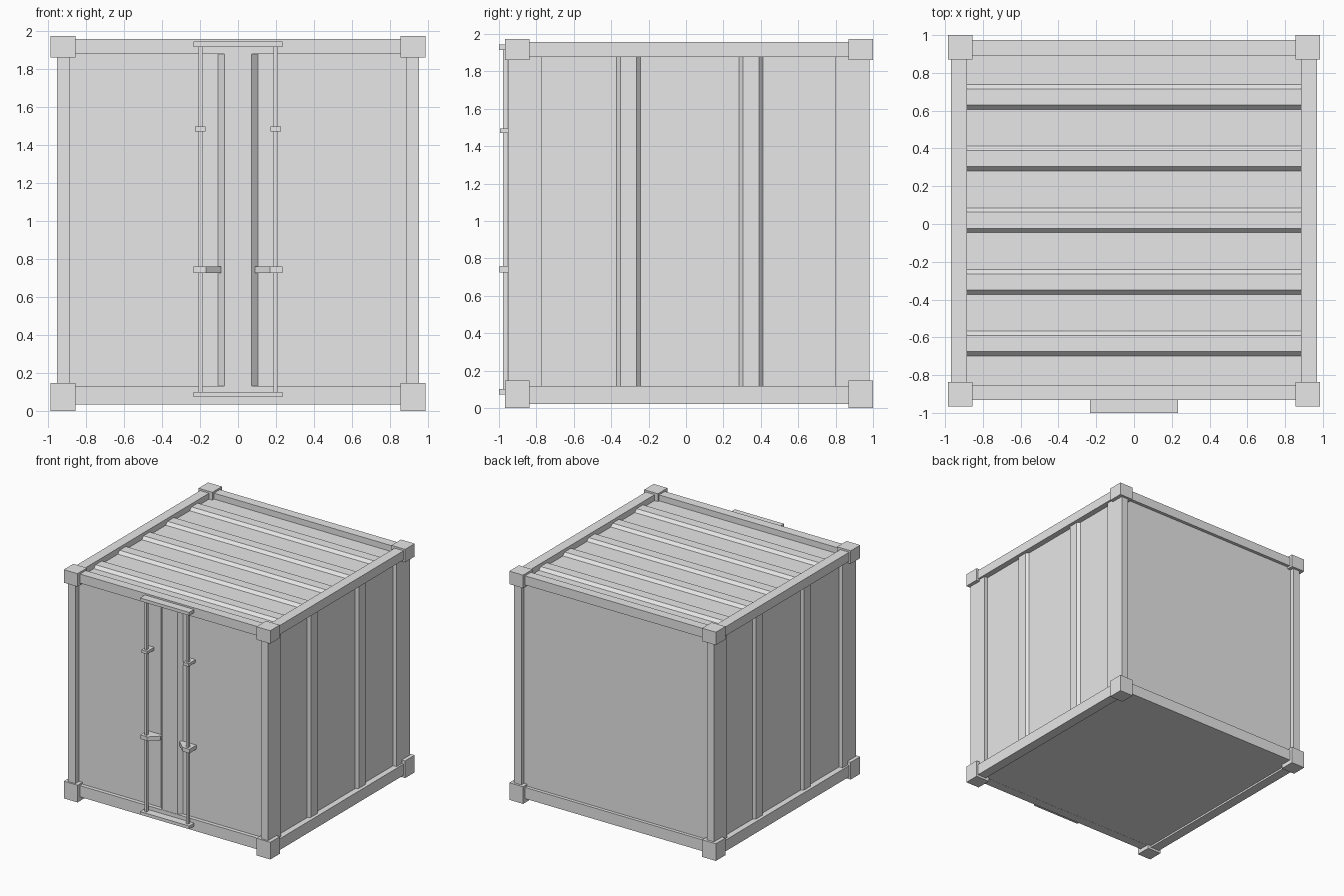
import bpy, bmesh

if "Cube" in bpy.data.objects:
    bpy.data.objects.remove(bpy.data.objects["Cube"])

GREY = (0.8, 0.8, 0.8, 1)
steel = bpy.data.materials.new("grey_steel")
steel.use_nodes = True
steel.diffuse_color = GREY
steel.node_tree.nodes["Principled BSDF"].inputs["Base Color"].default_value = GREY


def prism(name, outline, axis, lo, hi):
    """Extrude a 2D outline (the two other axes, in xyz order) along an axis."""
    def point(p, h):
        c = list(p)
        c.insert(axis, h)
        return c
    bm = bmesh.new()
    a = [bm.verts.new(point(p, lo)) for p in outline]
    b = [bm.verts.new(point(p, hi)) for p in outline]
    bm.faces.new(a)
    bm.faces.new(b)
    n = len(a)
    for i in range(n):
        j = (i + 1) % n
        bm.faces.new((a[i], a[j], b[j], b[i]))
    bmesh.ops.recalc_face_normals(bm, faces=bm.faces)
    mesh = bpy.data.meshes.new(name)
    bm.to_mesh(mesh)
    bm.free()
    mesh.materials.append(steel)
    obj = bpy.data.objects.new(name, mesh)
    bpy.context.collection.objects.link(obj)
    return obj


def box(name, x, y, z):
    lo, hi = sorted(x), sorted(y)
    outline = [(lo[0], hi[0]), (lo[1], hi[0]), (lo[1], hi[1]), (lo[0], hi[1])]
    return prism(name, outline, 2, *z)


def ribbed(start, end, ribs, half, slope, base, top, back):
    """Panel section as (along, out) points with raised trapezoid ribs."""
    pts = [(start, back), (start, base)]
    for c in ribs:
        pts += [(c - half, base), (c - half + slope, top),
                (c + half - slope, top), (c + half, base)]
    return pts + [(end, base), (end, back)]


# Corner castings and posts
for sx, side in ((-1, "right"), (1, "left")):
    for end, cy, py in (("front", (-0.967, -0.837), (-0.952, -0.772)),
                        ("back", (0.87, 1.0), (0.80, 0.98))):
        for level, cz in (("bottom", (0, 0.148)), ("top", (1.86, 1.972))):
            box(f"{end}_{side}_{level}_corner", (sx * 0.854, sx * 0.985), cy, cz)
        box(f"{end}_{side}_post", (sx * 0.885, sx * 0.953), py, (0.1, 1.9))

    # Side rails and ribbed side walls
    box(f"{side}_top_rail", (sx * 0.885, sx * 0.97), (-0.88, 0.91), (1.877, 1.956))
    box(f"{side}_bottom_rail", (sx * 0.885, sx * 0.97), (-0.88, 0.91), (0.02, 0.117))
    wall = ribbed(-0.80, 0.82, (-0.307, 0.347), 0.064, 0.021, 0.92, 0.942, 0.89)
    prism(f"{side}_wall", [(sx * out, y) for y, out in wall], 2, 0.08, 1.9)

# End rails
for end, y in (("front", (-0.933, -0.853)), ("back", (0.893, 0.973))):
    box(f"{end}_top_rail", (-0.9, 0.9), y, (1.877, 1.956))
    box(f"{end}_bottom_rail", (-0.9, 0.9), y, (0.035, 0.132))

# Front doors with raised centre, back wall, roof and floor
doors = ribbed(-0.9, 0.9, (0,), 0.105, 0.033, -0.90, -0.93, -0.87)
prism("front_doors", doors, 2, 0.1, 1.9)
box("back_wall", (-0.9, 0.9), (0.91, 0.945), (0.1, 1.9))
roof_ribs = [0.02 + 0.3265 * i for i in range(-2, 3)]
roof = ribbed(-0.87, 0.91, roof_ribs, 0.066, 0.023, 1.905, 1.93, 1.87)
prism("roof", roof, 0, -0.89, 0.89)
box("floor", (-0.9, 0.9), (-0.87, 0.91), (0.036, 0.09))

# Door locking gear
box("lock_top_plate", (-0.234, 0.234), (-1.0, -0.93), (1.914, 1.942))
box("lock_bottom_plate", (-0.234, 0.234), (-1.0, -0.93), (0.073, 0.1))
for s, side in ((-1, "right"), (1, "left")):
    box(f"{side}_lock_bar", (s * 0.187, s * 0.209), (-0.978, -0.955), (0.09, 1.92))
    box(f"{side}_lock_bracket", (s * 0.17, s * 0.226), (-0.995, -0.89), (1.47, 1.495))
    grip = [(0.234, -0.89), (0.234, -0.997), (0.168, -0.997), (0.09, -0.925), (0.09, -0.89)]
    prism(f"{side}_lock_handle", [(s * x, y) for x, y in grip], 2, 0.725, 0.76)
